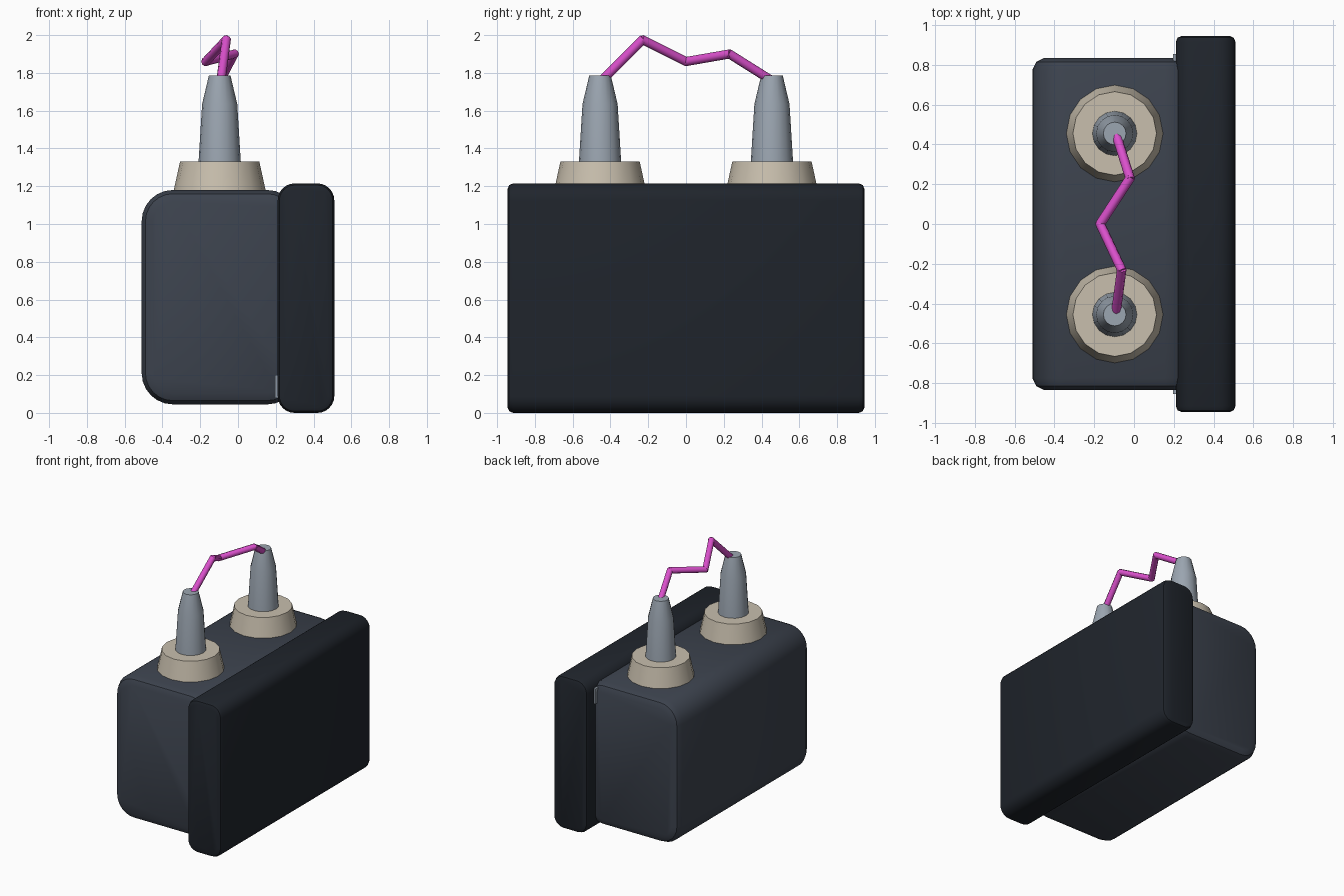
import bpy, bmesh, math
from mathutils import Vector

if "Cube" in bpy.data.objects:
    bpy.data.objects.remove(bpy.data.objects["Cube"])


def material(name, color):
    m = bpy.data.materials.new(name)
    m.diffuse_color = (*color, 1)
    m.use_nodes = True
    m.node_tree.nodes["Principled BSDF"].inputs["Base Color"].default_value = m.diffuse_color
    return m


CASE = material("slate", (0.045, 0.055, 0.075))
DARK = material("dark", (0.014, 0.018, 0.025))
CERAMIC = material("ceramic", (0.58, 0.52, 0.42))
STEEL = material("steel", (0.33, 0.38, 0.44))
SPARK = material("spark", (0.70, 0.08, 0.60))


def loft(name, rings, mat, angle=35):
    """Skin a list of closed rings and cap both ends."""
    bm = bmesh.new()
    vs = [[bm.verts.new(p) for p in r] for r in rings]
    n = len(vs[0])
    for a, b in zip(vs, vs[1:]):
        for i in range(n):
            j = (i + 1) % n
            bm.faces.new((a[i], a[j], b[j], b[i]))
    bm.faces.new(vs[0])
    bm.faces.new(vs[-1])
    bmesh.ops.recalc_face_normals(bm, faces=bm.faces)
    me = bpy.data.meshes.new(name)
    bm.to_mesh(me)
    bm.free()
    me.materials.append(mat)
    ob = bpy.data.objects.new(name, me)
    bpy.context.collection.objects.link(ob)
    bpy.ops.object.select_all(action='DESELECT')
    ob.select_set(True)
    bpy.context.view_layer.objects.active = ob
    bpy.ops.object.shade_smooth_by_angle(angle=math.radians(angle))
    return ob


def rounded_rect(x0, x1, z0, z1, r, y, inset, seg=6):
    """Rounded rectangle in the xz plane, pulled in by inset."""
    rad = r - inset
    pts = []
    centres = [(x1 - r, z1 - r), (x0 + r, z1 - r), (x0 + r, z0 + r), (x1 - r, z0 + r)]
    for q, (cx, cz) in enumerate(centres):
        for s in range(seg + 1):
            a = math.pi / 2 * (q + s / seg)
            pts.append((cx + rad * math.cos(a), y, cz + rad * math.sin(a)))
    return pts


def rounded_block(name, box, r, half, edge, mat):
    ends = [(half - d, i) for d, i in edge]
    steps = [(-y, i) for y, i in ends] + [(y, i) for y, i in reversed(ends)]
    return loft(name, [rounded_rect(*box, r, y, i) for y, i in steps], mat)


def lathe(name, x, y, profile, mat, sides=16):
    rings = [[(x + r * math.cos(2 * math.pi * i / sides),
               y + r * math.sin(2 * math.pi * i / sides), z)
              for i in range(sides)] for r, z in profile]
    return loft(name, rings, mat, 40)


# Main case and the wider plate on its +x side
rounded_block("case", (-0.51, 0.32, 0.045, 1.18), 0.165, 0.835,
              [(0, 0.06), (0.02, 0.02), (0.06, 0)], CASE)
rounded_block("side_plate", (0.21, 0.51, 0.0, 1.215), 0.09, 0.945,
              [(0, 0.03), (0.009, 0.009), (0.03, 0)], DARK)

# Slim metal tabs in the seam, at opposite corners
for side, z0, z1 in ((-1, 0.08, 0.20), (1, 1.02, 1.14)):
    ys = sorted((side * 0.78, side * 0.855))
    loft("seam_tab", [[(x, y, z) for x, z in ((0.195, z0), (0.215, z0), (0.215, z1), (0.195, z1))]
                      for y in ys], STEEL)

# Terminals: ceramic collars with tapered steel posts
CX = -0.097
for side in (-1, 1):
    y = side * 0.455
    lathe("collar", CX, y, [(0.245, 1.17), (0.21, 1.33)], CERAMIC)
    lathe("post", CX, y, [(0.113, 1.31), (0.093, 1.635), (0.057, 1.787)], STEEL)

# Zigzag arc jumping between the post tips
path = [(-0.09, -0.44, 1.765), (-0.062, -0.23, 1.975), (-0.17, 0, 1.86),
        (-0.02, 0.23, 1.90), (-0.088, 0.445, 1.765)]
for a, b in zip(path, path[1:]):
    a, b = Vector(a), Vector(b)
    d = (b - a).normalized()
    u = d.cross(Vector((1, 0, 0))).normalized()
    v = d.cross(u)
    circle = [0.024 * (u * math.cos(math.pi * i / 4) + v * math.sin(math.pi * i / 4))
              for i in range(8)]
    a, b = a - d * 0.008, b + d * 0.008
    loft("arc_segment", [[a + c for c in circle], [b + c for c in circle]], SPARK, 50)
